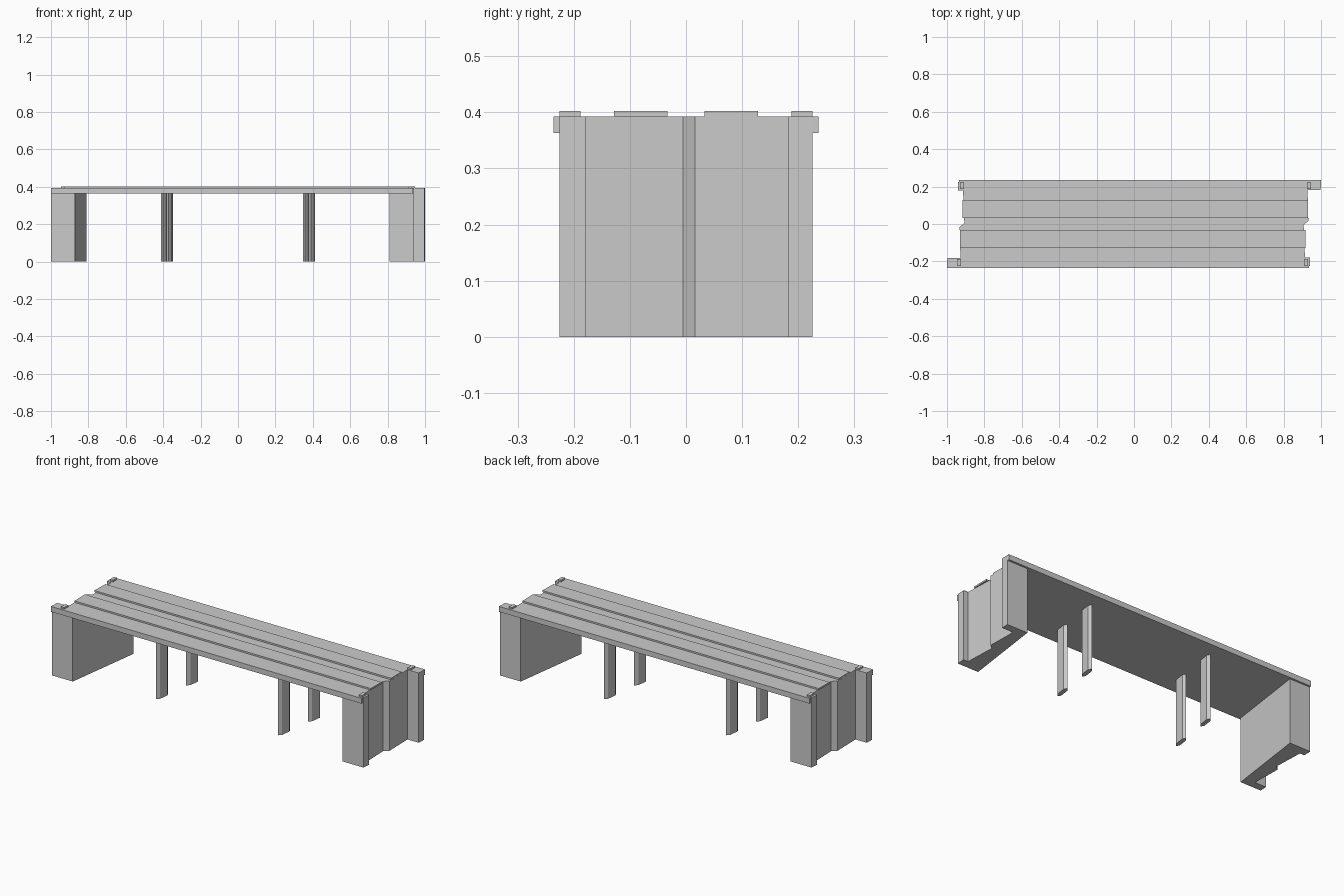
import bpy
import bmesh

if "Cube" in bpy.data.objects:
    bpy.data.objects.remove(bpy.data.objects["Cube"])

TOP = 0.393      # deck surface
UNDER = 0.363    # deck underside
RAISED = 0.402   # raised planks


def prism(name, outline, z0, z1):
    """Vertical extrusion of a plan outline."""
    bm = bmesh.new()
    face = bm.faces.new([bm.verts.new((x, y, z0)) for x, y in outline])
    ext = bmesh.ops.extrude_face_region(bm, geom=[face])
    verts = [g for g in ext["geom"] if isinstance(g, bmesh.types.BMVert)]
    bmesh.ops.translate(bm, verts=verts, vec=(0, 0, z1 - z0))
    bmesh.ops.recalc_face_normals(bm, faces=bm.faces[:])
    mesh = bpy.data.meshes.new(name)
    bm.to_mesh(mesh)
    bm.free()
    obj = bpy.data.objects.new(name, mesh)
    bpy.context.collection.objects.link(obj)
    return obj


def pair(name, outline, z0, z1):
    """The bench plan has half-turn symmetry, so build each part twice."""
    prism(name + "_a", outline, z0, z1)
    prism(name + "_b", [(-x, -y) for x, y in outline], z0, z1)


def rect(x0, x1, y0, y1):
    return [(x0, y0), (x1, y0), (x1, y1), (x0, y1)]


# Skewed end supports with corner posts and a stepped recessed panel
end_plan = [(0.81, -0.225), (0.94, -0.225), (0.942, -0.178), (0.914, -0.178),
            (0.907, -0.005), (0.932, 0.016), (0.928, 0.182), (0.998, 0.182),
            (1.0, 0.225), (0.872, 0.225)]
pair("end_support", end_plan, 0, TOP)

# Deck slab between the end supports
prism("deck", [(-0.875, -0.225), (0.81, -0.225), (0.872, 0.225), (-0.81, 0.225)],
      UNDER, TOP)

# Raised seat planks
pair("seat_plank", [(-0.918, 0.033), (0.931, 0.033), (0.929, 0.128), (-0.916, 0.128)],
     TOP, RAISED)

# Long edge rails
pair("edge_rail", rect(-1.0, 0.935, -0.236, -0.225), UNDER, TOP)

# Small corner caps
pair("corner_cap_outer", rect(0.925, 0.946, 0.188, 0.225), TOP, RAISED)
pair("corner_cap_inner", rect(0.91, 0.93, -0.225, -0.188), TOP, RAISED)

# Slim pointed legs, skewed like the end supports
skew = 0.14
leg_plan = [(0, -0.045), (0.012, -0.028), (0.012, 0.028),
            (0, 0.045), (-0.012, 0.028), (-0.012, -0.028)]
for side, cx in (("front", 0.38), ("back", -0.38)):
    cy = -0.112 if side == "front" else 0.112
    for tag, y_mid in (("outer", cy), ("inner", -cy)):
        plan = [(cx + x + skew * (y + y_mid), y + y_mid) for x, y in leg_plan]
        prism(("right" if cx > 0 else "left") + "_leg_" + tag, plan, 0, UNDER)
